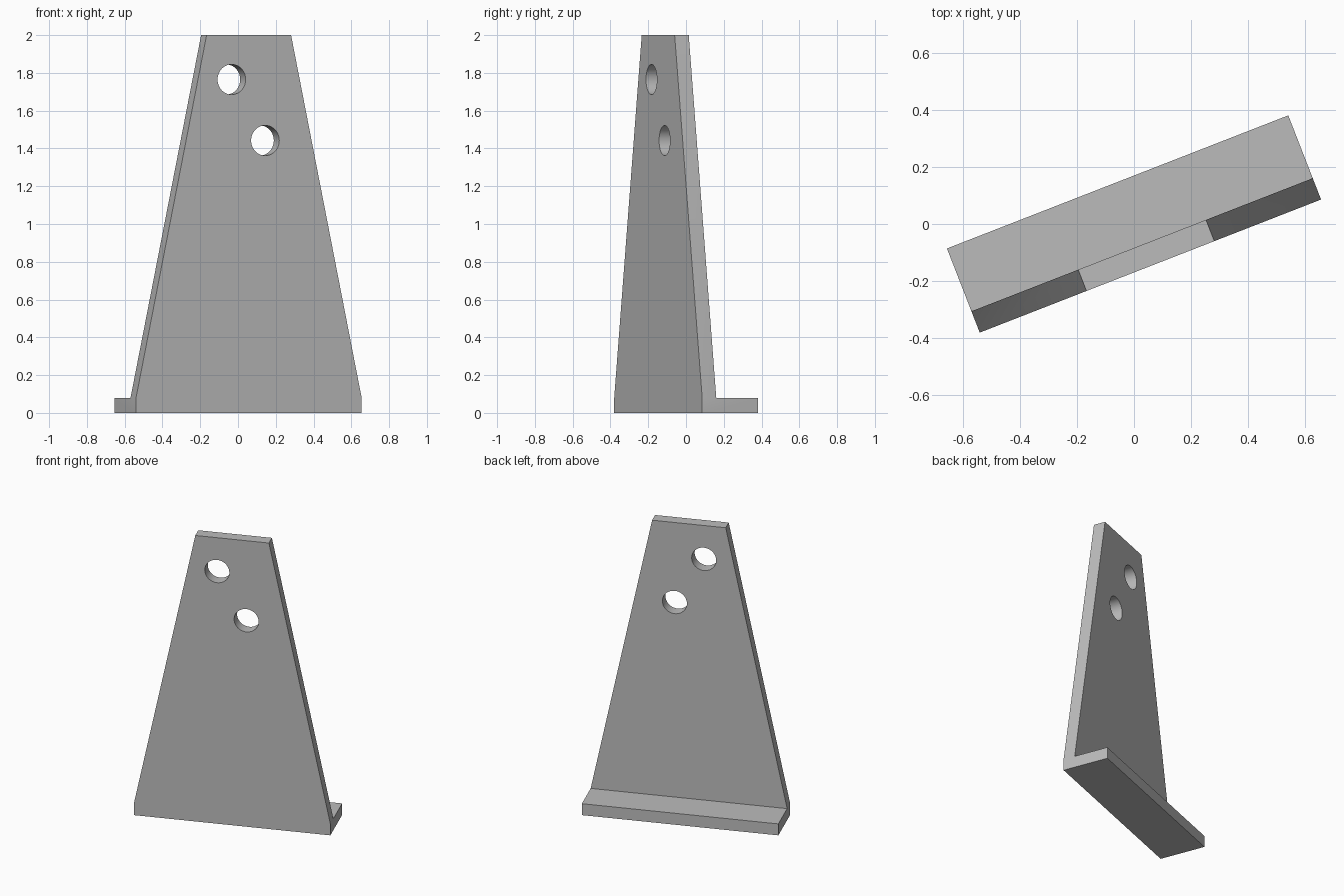
import bpy, bmesh, math
from mathutils import Matrix

if "Cube" in bpy.data.objects:
    bpy.data.objects.remove(bpy.data.objects["Cube"], do_unlink=True)

HALF_BASE, HALF_TOP, HEIGHT = 0.641, 0.24, 2.0
THICK, HALF_DEPTH = 0.08, 0.158
TURN = math.radians(21.3)
HOLES = [(-0.098, 1.765), (0.093, 1.442)]
HOLE_RADIUS = 0.08

grey = bpy.data.materials.new("plain grey")
grey.use_nodes = True
colour = (0.5, 0.5, 0.5, 1)
grey.diffuse_color = colour
grey.node_tree.nodes["Principled BSDF"].inputs["Base Color"].default_value = colour


def add_object(name, bm):
    mesh = bpy.data.meshes.new(name)
    bm.to_mesh(mesh)
    bm.free()
    mesh.materials.append(grey)
    obj = bpy.data.objects.new(name, mesh)
    bpy.context.collection.objects.link(obj)
    return obj


# L-shaped section: foot, corner and upright, extruded across the width
front, inner, back = -HALF_DEPTH, THICK - HALF_DEPTH, HALF_DEPTH
bm = bmesh.new()
for y0, y1, z0, z1 in [(front, inner, 0, THICK), (inner, back, 0, THICK),
                       (front, inner, THICK, HEIGHT)]:
    bm.faces.new([bm.verts.new((-HALF_BASE, y, z))
                  for y, z in [(y0, z0), (y1, z0), (y1, z1), (y0, z1)]])
bmesh.ops.remove_doubles(bm, verts=bm.verts, dist=0.0001)
extruded = bmesh.ops.extrude_face_region(bm, geom=bm.faces[:], use_keep_orig=True)
new_verts = [g for g in extruded["geom"] if isinstance(g, bmesh.types.BMVert)]
bmesh.ops.translate(bm, verts=new_verts, vec=(2 * HALF_BASE, 0, 0))

# Taper the upright towards its top and merge flat regions
for v in bm.verts:
    if v.co.z > HEIGHT - 0.01:
        v.co.x = math.copysign(HALF_TOP, v.co.x)
bmesh.ops.recalc_face_normals(bm, faces=bm.faces)
bmesh.ops.dissolve_limit(bm, angle_limit=math.radians(1), verts=bm.verts, edges=bm.edges)
bracket = add_object("angle_bracket", bm)

# Round holes through the upright
bm = bmesh.new()
for x, z in HOLES:
    place = Matrix.Translation((x, (front + inner) / 2, z)) @ Matrix.Rotation(math.pi / 2, 4, "X")
    bmesh.ops.create_cone(bm, cap_ends=True, segments=48, radius1=HOLE_RADIUS,
                          radius2=HOLE_RADIUS, depth=3 * THICK, matrix=place)
cutter = add_object("hole_cutter", bm)
cutter.hide_render = True
cut = bracket.modifiers.new("holes", "BOOLEAN")
cut.operation = "DIFFERENCE"
cut.solver = "EXACT"
cut.object = cutter

bpy.ops.object.select_all(action="DESELECT")
bracket.select_set(True)
bpy.context.view_layer.objects.active = bracket
bpy.ops.object.modifier_apply(modifier=cut.name)
bpy.data.objects.remove(cutter, do_unlink=True)

# Smooth hole walls, sharp plate edges, then turn the whole bracket
bpy.ops.object.shade_smooth_by_angle(angle=math.radians(30))
bracket.rotation_euler.z = TURN
